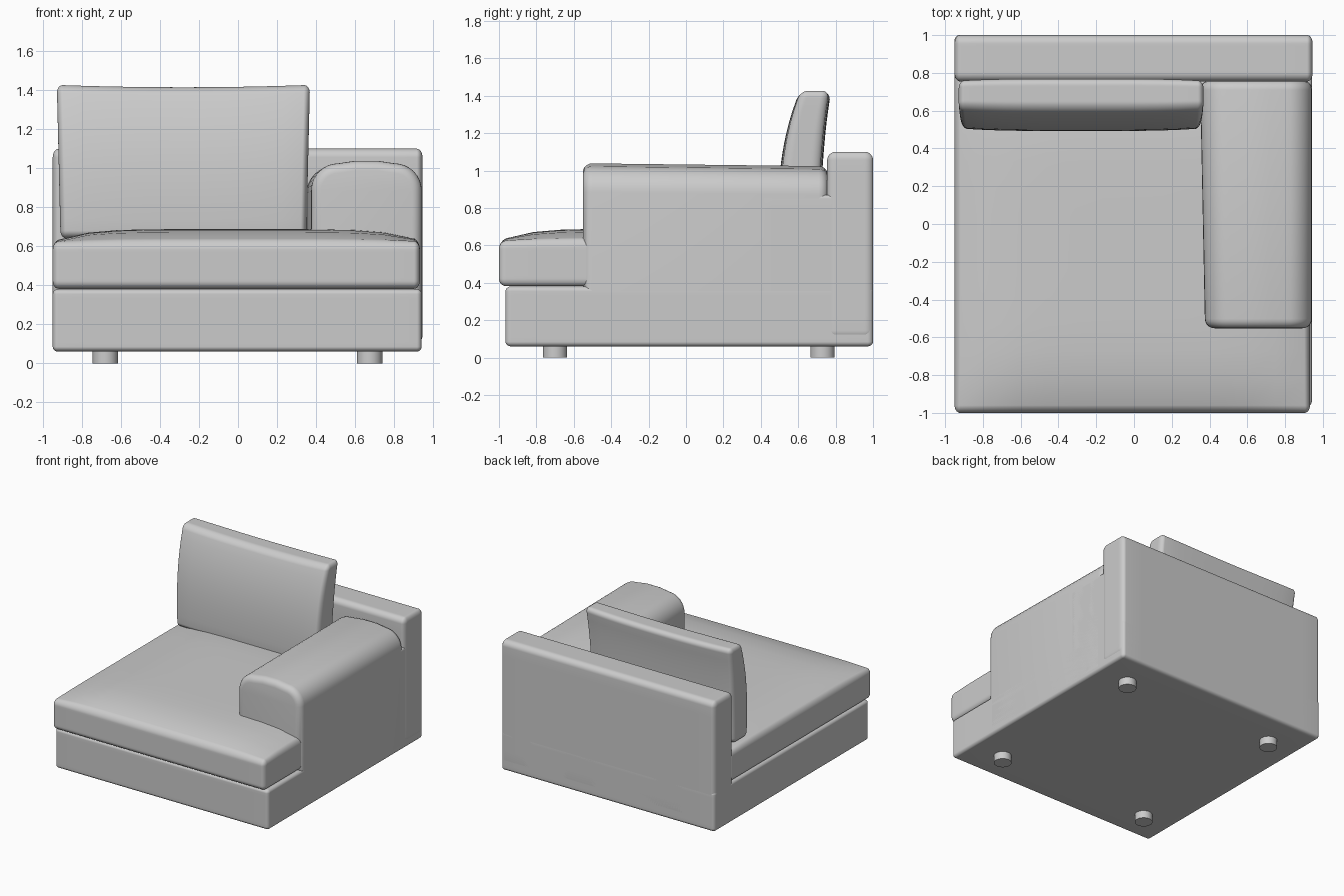
import bpy, bmesh
from math import tan, pi, cos, sin

cube = bpy.data.objects.get("Cube")
if cube:
    bpy.data.objects.remove(cube)

fabric = bpy.data.materials.new("grey fabric")
fabric.use_nodes = True
grey = (0.6, 0.6, 0.6, 1)
fabric.diffuse_color = grey
fabric.node_tree.nodes["Principled BSDF"].inputs["Base Color"].default_value = grey


def finish(bm, name, angle=50):
    bmesh.ops.recalc_face_normals(bm, faces=bm.faces)
    mesh = bpy.data.meshes.new(name)
    bm.to_mesh(mesh)
    bm.free()
    mesh.materials.append(fabric)
    ob = bpy.data.objects.new(name, mesh)
    bpy.context.collection.objects.link(ob)
    bpy.ops.object.select_all(action='DESELECT')
    ob.select_set(True)
    bpy.context.view_layer.objects.active = ob
    bpy.ops.object.shade_smooth_by_angle(angle=angle * pi / 180)
    return ob


ARC, MID = 5, 12  # steps over each rounded edge and each flat span


def samples(lo, hi, r):
    """Grid positions along one axis, packed into the rounded ends."""
    ends = [r * (1 - tan(pi / 4 * (1 - k / ARC))) for k in range(ARC + 1)]
    span = hi - lo - 2 * r
    inner = [lo + r + span * k / MID for k in range(1, MID)]
    return [lo + e for e in ends] + inner + [hi - e for e in reversed(ends)]


def rounded_box(name, lo, hi, radii, shape=None):
    """Padded block: a gridded cube with rounded edges, then an optional bend."""
    bm = bmesh.new()
    bmesh.ops.create_cube(bm, size=1)
    steps = 2 * ARC + MID
    bmesh.ops.subdivide_edges(bm, edges=bm.edges[:], cuts=steps - 1, use_grid_fill=True)
    axes = [samples(*a) for a in zip(lo, hi, radii)]
    for v in bm.verts:
        p = [axes[i][round((v.co[i] + 0.5) * steps)] for i in range(3)]
        core = [min(max(p[i], lo[i] + radii[i]), hi[i] - radii[i]) for i in range(3)]
        d = [(p[i] - core[i]) / radii[i] for i in range(3)]
        length = max(sum(c * c for c in d) ** 0.5, 1)
        v.co = [core[i] + radii[i] * d[i] / length for i in range(3)]
        if shape:
            v.co = shape(*v.co)
    return finish(bm, name)


# Upholstered frame
rounded_box("base", (-0.95, -0.965, 0.06), (0.942, 1, 0.38), (0.025, 0.03, 0.025))
rounded_box("backrest", (-0.95, 0.755, 0.1), (0.946, 1, 1.1), (0.03, 0.045, 0.045))
rounded_box("arm_back_join", (0.7, 0.4, 0.1), (0.942, 0.95, 0.87), (0.02, 0.02, 0.02))


# Seat cushion with a crowned top and softer front edge
def crown(x, y, z):
    top = max(0, (z - 0.4) / 0.22)
    u, v = x / 0.95, (y + 0.1) / 0.9
    rise = 0.065 * (1 - min(1, abs(u)) ** 6) * (1 - min(1, abs(v)) ** 6)
    return x, y, z + rise * top


rounded_box("seat_cushion", (-0.95, -1, 0.382), (0.932, 0.8, 0.622), (0.03, 0.04, 0.04), crown)


# Back cushion: leaning, thinner at the top, with pulled-up corners
def lean(x, y, z):
    h = (z - 0.64) / 0.775
    u = (x + 0.28) / 0.63
    centre = 0.6 + 0.02 * h + 0.07 * h ** 3
    thick = 0.21 + 0.1 * h - 0.14 * h * h
    thick *= 1 - 0.12 * min(1, abs(u)) ** 4
    return (-0.28 + (x + 0.28) * (1 + 0.03 * h), centre + y * thick, z + 0.012 * h * u * u)


rounded_box("back_cushion", (-0.91, -0.5, 0.64), (0.35, 0.5, 1.415), (0.03, 0.25, 0.04), lean)

# Armrest: round-shouldered section swept front to back
bm = bmesh.new()
left, right, top, r = 0.375, 0.942, 1.025, 0.14
section = [(right, 0.1)]
for k in range(9):
    a = pi / 2 * k / 8
    section.append((right - r + r * cos(a), top - r + r * sin(a)))
section += [(left + (right - left) * t, top + 0.013) for t in (0.6, 0.4)]
for k in range(9):
    a = pi / 2 * (1 + k / 8)
    section.append((left + r + r * cos(a), top - r + r * sin(a)))
section.append((left, 0.1))
face = bm.faces.new([bm.verts.new((x, -0.552, z)) for x, z in section])
sweep = bmesh.ops.extrude_face_region(bm, geom=[face])
for v in [g for g in sweep["geom"] if isinstance(g, bmesh.types.BMVert)]:
    v.co.y = 0.76
rims = [e for e in bm.edges if abs(e.verts[0].co.y - e.verts[1].co.y) < 0.01]
bmesh.ops.bevel(bm, geom=rims, offset=0.05, segments=5, profile=0.5, affect='EDGES')
for v in bm.verts:  # inner side swells slightly toward the back
    if v.co.x < 0.6:
        v.co.x -= 0.02 * (v.co.y + 0.5)
    if v.co.z > 0.8:
        v.co.z -= 0.012 * (v.co.y + 0.5)
finish(bm, "armrest")

# Short round feet
for side, x in (("right", -0.68), ("left", 0.675)):
    for end, y in (("front", -0.7), ("back", 0.73)):
        bm = bmesh.new()
        bmesh.ops.create_cone(bm, cap_ends=True, segments=32, radius1=0.065, radius2=0.065, depth=0.08)
        bmesh.ops.translate(bm, verts=bm.verts, vec=(x, y, 0.04))
        finish(bm, f"{end}_{side}_foot", 40)
